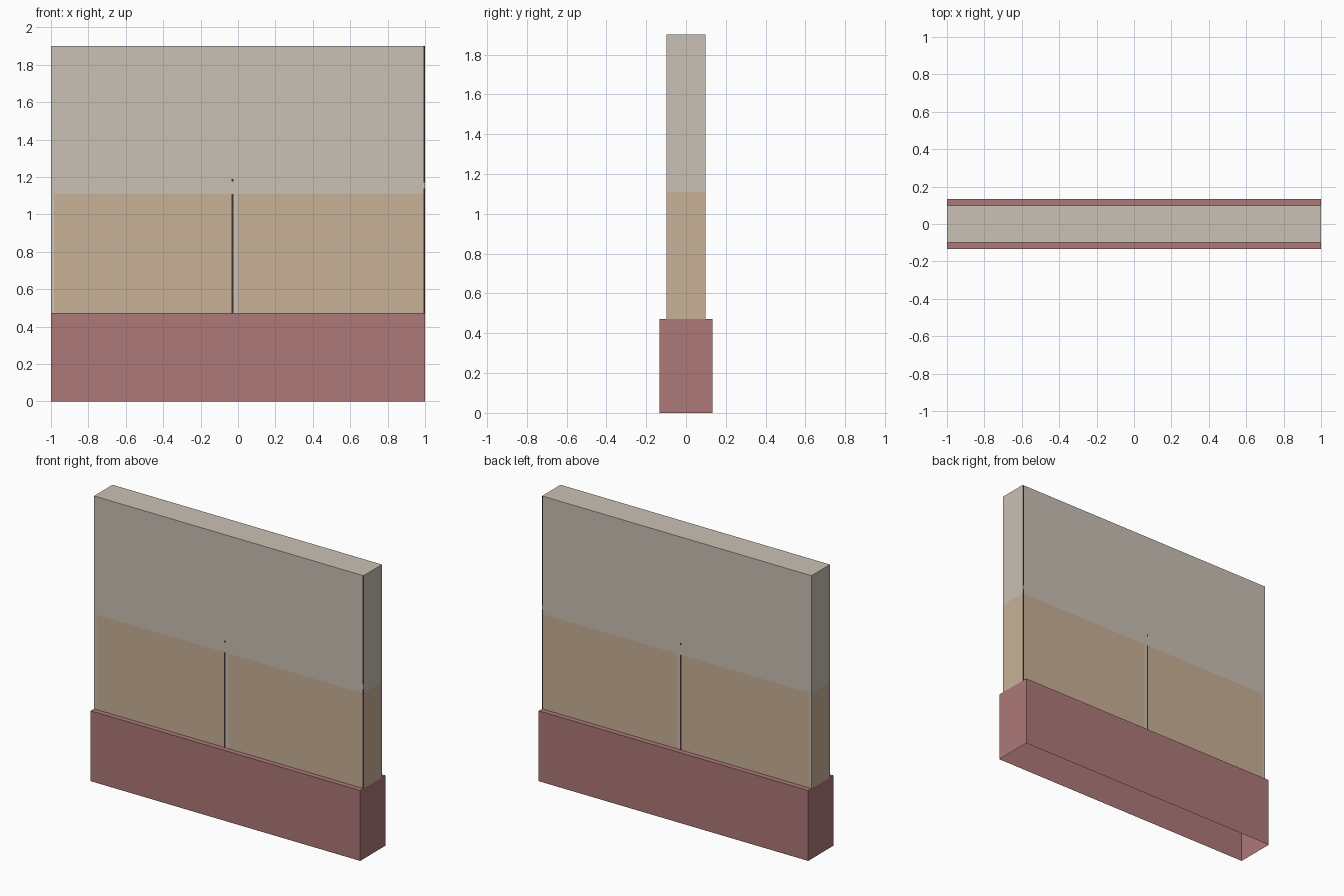
import bpy, bmesh
from mathutils import Vector

if "Cube" in bpy.data.objects:
    bpy.data.objects.remove(bpy.data.objects["Cube"])


def material(name, rgb):
    m = bpy.data.materials.new(name)
    m.diffuse_color = (*rgb, 1)
    m.use_nodes = True
    m.node_tree.nodes["Principled BSDF"].inputs["Base Color"].default_value = m.diffuse_color
    return m


RED = material("dusty red", (0.423, 0.188, 0.188))
GREY = material("warm grey", (0.584, 0.533, 0.462))
TAN = material("tan", (0.584, 0.440, 0.305))
DARK = material("dark brown", (0.06, 0.03, 0.026))


def open_box(name, half_depth, z0, z1, mats, x_cuts=(), z_cuts=(), rule=None):
    """Box of thin faces with no bottom, cut along x and z, coloured by rule."""
    bm = bmesh.new()
    bmesh.ops.create_cube(bm, size=1)
    for v in bm.verts:
        v.co = Vector((v.co.x * 2, v.co.y * 2 * half_depth,
                       z0 + (v.co.z + 0.5) * (z1 - z0)))
    bmesh.ops.recalc_face_normals(bm, faces=bm.faces[:])
    bottom = [f for f in bm.faces if f.normal.z < -0.5]
    bmesh.ops.delete(bm, geom=bottom, context='FACES_ONLY')
    for axis, cuts in ((Vector((1, 0, 0)), x_cuts), (Vector((0, 0, 1)), z_cuts)):
        for c in cuts:
            bmesh.ops.bisect_plane(bm, geom=bm.verts[:] + bm.edges[:] + bm.faces[:],
                                   plane_co=axis * c, plane_no=axis)
    bm.normal_update()
    if rule:
        for f in bm.faces:
            f.material_index = rule(f.calc_center_median(), f.normal)
    mesh = bpy.data.meshes.new(name)
    bm.to_mesh(mesh)
    bm.free()
    for m in mats:
        mesh.materials.append(m)
    obj = bpy.data.objects.new(name, mesh)
    bpy.context.collection.objects.link(obj)
    return obj


# wall colours: grey above, tan panels below, dark seams and pale panel edges
def wall_colour(c, n):
    if n.z > 0.5:
        return 0
    if abs(n.y) > 0.5:
        if c.x > 0.991:
            return 0 if 1.14 < c.z < 1.17 else 2
        if -0.034 < c.x < -0.025:
            if c.z < 1.11 or 1.175 < c.z < 1.19:
                return 2
        if c.x < -0.98 or -0.025 < c.x < -0.003:
            return 0
    return 1 if c.z < 1.11 else 0


open_box("base_plinth", 0.133, 0, 0.472, [RED])
open_box("wall_panel", 0.098, 0.472, 1.9, [GREY, TAN, DARK],
         x_cuts=(-0.98, -0.034, -0.025, -0.003, 0.991),
         z_cuts=(1.11, 1.14, 1.17, 1.175, 1.19), rule=wall_colour)
